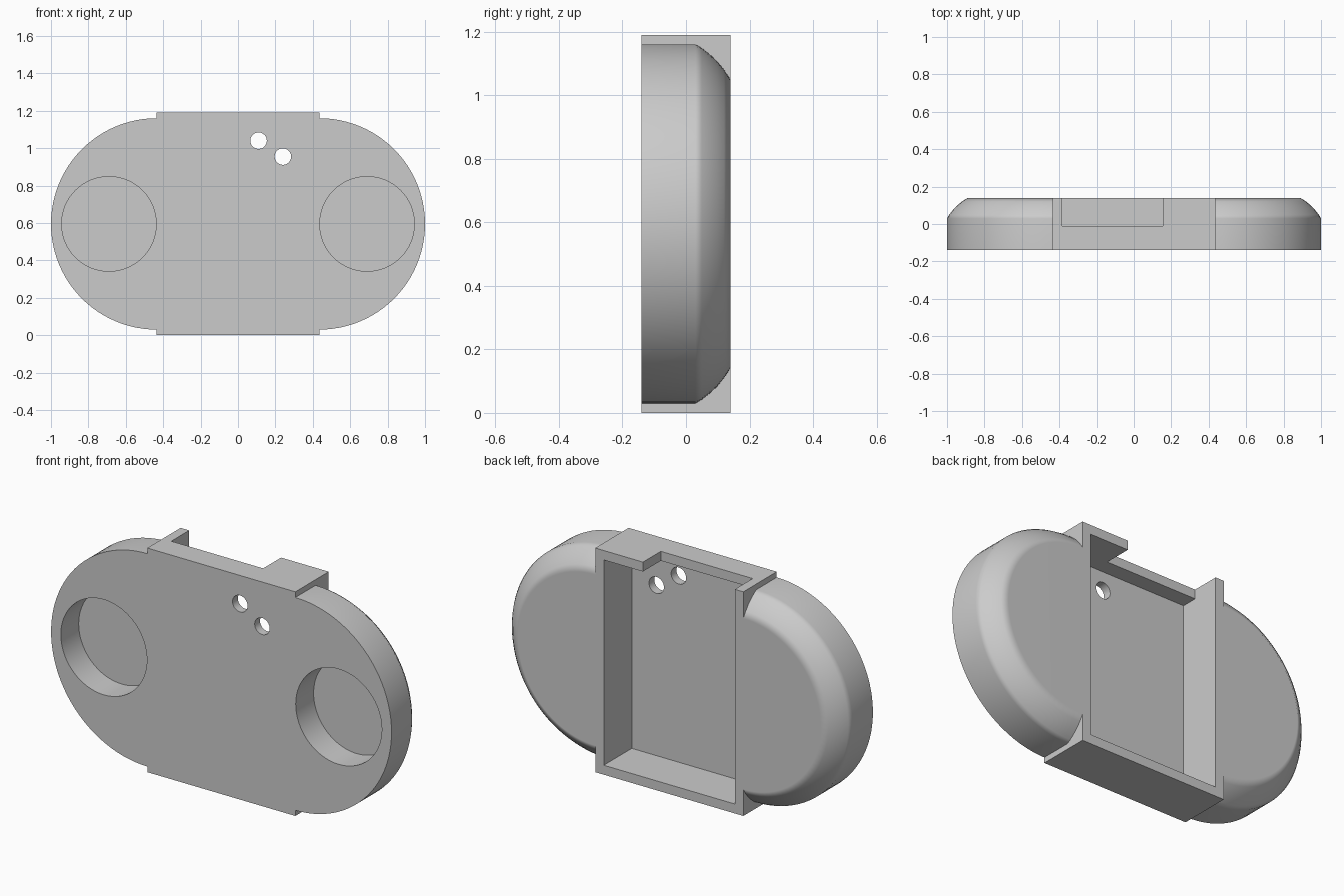
import bpy, bmesh, math
from mathutils import Matrix, Vector

if "Cube" in bpy.data.objects:
    bpy.data.objects.remove(bpy.data.objects["Cube"], do_unlink=True)

HALF_W, HEIGHT, HALF_D = 0.435, 1.19, 0.14
MID_Z = HEIGHT / 2
WALL = 0.05

grey = bpy.data.materials.new("light_grey")
grey.use_nodes = True
grey.diffuse_color = (0.6, 0.6, 0.6, 1)
grey.node_tree.nodes["Principled BSDF"].inputs["Base Color"].default_value = (0.6, 0.6, 0.6, 1)


def make_object(name, bm):
    bmesh.ops.recalc_face_normals(bm, faces=bm.faces)
    mesh = bpy.data.meshes.new(name)
    bm.to_mesh(mesh)
    bm.free()
    mesh.materials.append(grey)
    obj = bpy.data.objects.new(name, mesh)
    bpy.context.collection.objects.link(obj)
    return obj


def box(name, low, high):
    low, high = Vector(low), Vector(high)
    bm = bmesh.new()
    bmesh.ops.create_cube(bm, size=1, matrix=Matrix.Translation((low + high) / 2)
                          @ Matrix.Diagonal((*(high - low), 1)))
    return make_object(name, bm)


def rod(name, x, z, radius, y0, y1):
    """Cylinder lying along y."""
    bm = bmesh.new()
    bmesh.ops.create_cone(bm, cap_ends=True, segments=64, radius1=radius, radius2=radius,
                          depth=y1 - y0,
                          matrix=Matrix.Translation((x, (y0 + y1) / 2, z))
                          @ Matrix.Rotation(math.pi / 2, 4, "X"))
    return make_object(name, bm)


def activate(obj):
    bpy.ops.object.select_all(action="DESELECT")
    obj.select_set(True)
    bpy.context.view_layer.objects.active = obj


def cut(obj, cutter):
    activate(obj)
    mod = obj.modifiers.new("cut", "BOOLEAN")
    mod.operation, mod.solver, mod.object = "DIFFERENCE", "EXACT", cutter
    bpy.ops.object.modifier_apply(modifier=mod.name)
    bpy.data.objects.remove(cutter, do_unlink=True)


def finish(obj):
    activate(obj)
    bpy.ops.object.shade_smooth_by_angle(angle=math.radians(40))
    mod = obj.modifiers.new("even_shading", "WEIGHTED_NORMAL")
    mod.keep_sharp = True


# Half-round lobe: (radius, y) profile with a rounded back rim, turned half a circle
PROFILE = [(0, -HALF_D), (0.565, -HALF_D), (0.565, 0.03), (0.553, 0.05), (0.535, 0.073),
           (0.512, 0.098), (0.485, 0.12), (0.454, HALF_D), (0, HALF_D)]


def lobe(name, side):
    bm = bmesh.new()
    verts = [bm.verts.new((side * HALF_W, y, MID_Z - r)) for r, y in PROFILE]
    edges = [bm.edges.new(pair) for pair in zip(verts, verts[1:])]
    bmesh.ops.spin(bm, geom=verts + edges, cent=(side * HALF_W, 0, MID_Z),
                   axis=(0, -side, 0), angle=math.pi, steps=48)
    bmesh.ops.remove_doubles(bm, verts=bm.verts, dist=0.0005)
    bmesh.ops.contextual_create(bm, geom=[e for e in bm.edges if e.is_boundary])
    bmesh.ops.dissolve_limit(bm, angle_limit=0.01, verts=bm.verts, edges=bm.edges)
    obj = make_object(name, bm)
    # Round blind recess in the front
    cut(obj, rod("recess_cutter", side * 0.69, MID_Z, 0.253, -0.3, 0.01))
    finish(obj)


lobe("left_lobe", 1)
lobe("right_lobe", -1)

# Central tray, open at the back, with a notch in its top wall and two through holes
tray = box("center_tray", (-HALF_W, -HALF_D, 0), (HALF_W, HALF_D, HEIGHT))
inner = HALF_W - WALL
cut(tray, box("cavity_cutter", (-inner, -0.095, WALL), (inner, 0.3, HEIGHT - WALL)))
cut(tray, box("notch_cutter", (-inner, -0.01, 1.0), (0.155, 0.3, 1.4)))
for x, z in ((0.11, 1.04), (0.24, 0.955)):
    cut(tray, rod("hole_cutter", x, z, 0.044, -0.3, 0.0))
finish(tray)
